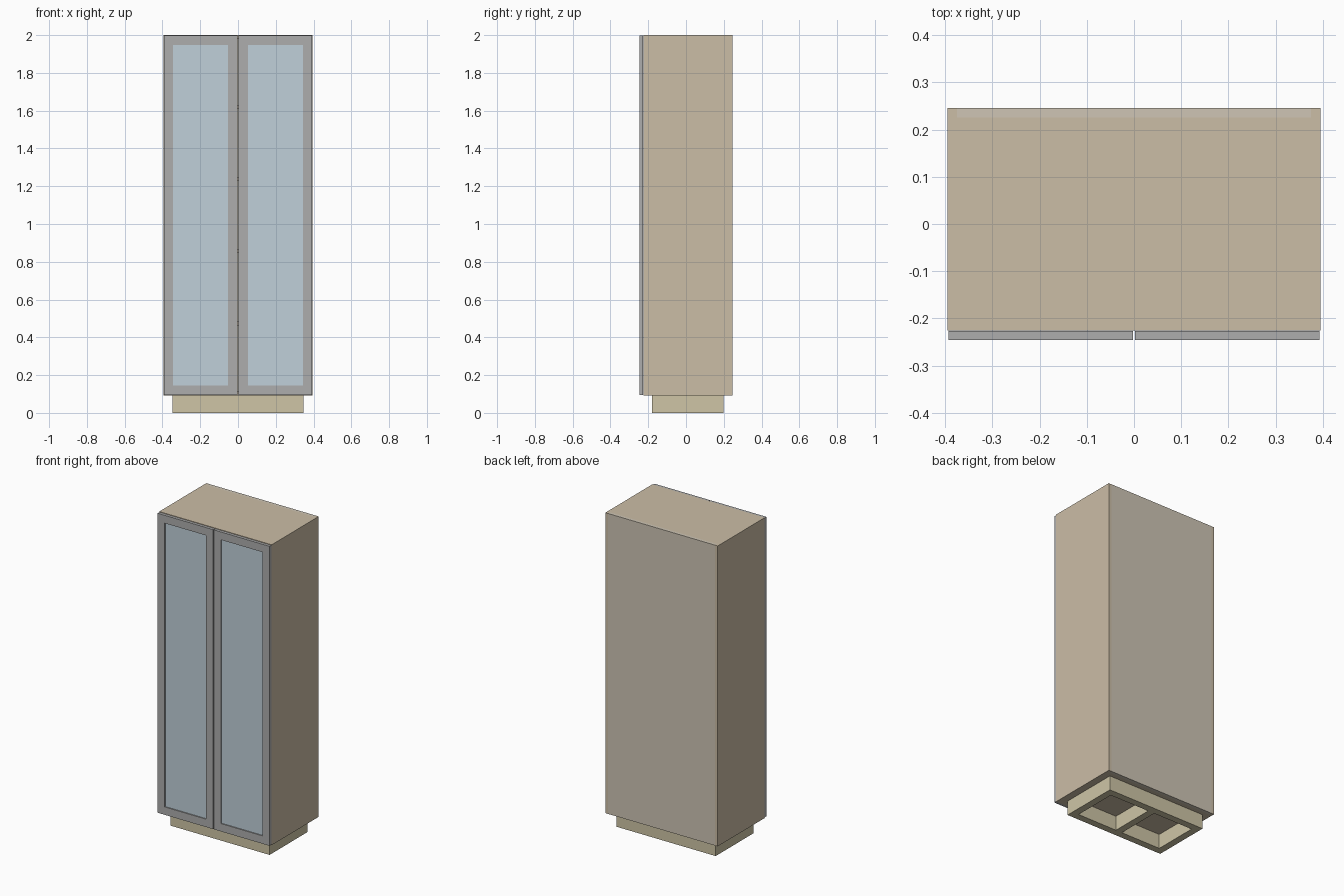
import bpy, bmesh

if "Cube" in bpy.data.objects:
    bpy.data.objects.remove(bpy.data.objects["Cube"])


def material(name, rgb):
    m = bpy.data.materials.new(name)
    m.diffuse_color = (*rgb, 1)
    m.use_nodes = True
    m.node_tree.nodes["Principled BSDF"].inputs["Base Color"].default_value = m.diffuse_color
    return m


WOOD = material("wood", (0.60, 0.51, 0.38))
BACK = material("back_board", (0.62, 0.56, 0.46))
PLINTH = material("plinth_wood", (0.62, 0.56, 0.38))
FRAME = material("frame_grey", (0.42, 0.42, 0.42))
GLASS = material("glass", (0.53, 0.63, 0.70))


def finish(bm, name, mat):
    bmesh.ops.recalc_face_normals(bm, faces=bm.faces)
    me = bpy.data.meshes.new(name)
    bm.to_mesh(me)
    bm.free()
    ob = bpy.data.objects.new(name, me)
    me.materials.append(mat)
    bpy.context.collection.objects.link(ob)
    return ob


def box(name, x, y, z, mat):
    """Box from (min, max) ranges."""
    bm = bmesh.new()
    bmesh.ops.create_cube(bm, size=1)
    for v in bm.verts:
        v.co = [r[0] if c < 0 else r[1] for c, r in zip(v.co, (x, y, z))]
    return finish(bm, name, mat)


def frame(name, u, v, w, t, to_xyz, mat):
    """Rectangular ring in the u-v plane, wall t, thick along w."""
    bm = bmesh.new()

    def loop(i, d):
        pts = [(u[0] + i, v[0] + i), (u[1] - i, v[0] + i),
               (u[1] - i, v[1] - i), (u[0] + i, v[1] - i)]
        return [bm.verts.new(to_xyz(a, b, d)) for a, b in pts]

    loops = [loop(0, w[0]), loop(0, w[1]), loop(t, w[1]), loop(t, w[0])]
    for k in range(4):
        a, b = loops[k], loops[(k + 1) % 4]
        for i in range(4):
            j = (i + 1) % 4
            bm.faces.new((a[i], a[j], b[j], b[i]))
    return finish(bm, name, mat)


W, Y0, Y1, Z0, Z1, T = 0.395, -0.226, 0.2455, 0.092, 2.0, 0.02
inner_x, inner_y = (-W + T, W - T), (Y0, Y1 - T)

# Plinth ring with a centre rail
frame("plinth", (-0.348, 0.348), (-0.18, 0.199), (0, Z0), 0.045,
      lambda a, b, d: (a, b, d), PLINTH)
box("plinth_rail", (-0.0225, 0.0225), (-0.135, 0.154), (0, Z0), PLINTH)

# Carcass panels
box("bottom_panel", inner_x, inner_y, (Z0, Z0 + T), WOOD)
box("top_panel", inner_x, inner_y, (Z1 - T, Z1), WOOD)
box("back_panel", inner_x, (Y1 - T, Y1), (Z0, Z1), BACK)

# Shelves
for i in range(1, 5):
    z = Z0 + (Z1 - Z0) * i / 5
    box(f"shelf_{i}", inner_x, (Y0 + 0.02, Y1 - T), (z - T / 2, z + T / 2), WOOD)

# Sides and framed glass doors, left and right
for side, s in (("left", -1), ("right", 1)):
    box(f"{side}_side", sorted((s * (W - T), s * W)), (Y0, Y1), (Z0, Z1), WOOD)
    dx = sorted((s * 0.0025, s * 0.393))
    frame(f"{side}_door_frame", dx, (0.095, 1.997), (-0.2455, -0.227), 0.05,
          lambda a, b, d: (a, d, b), FRAME)
    box(f"{side}_door_glass", (dx[0] + 0.05, dx[1] - 0.05), (-0.239, -0.233),
        (0.145, 1.947), GLASS)
